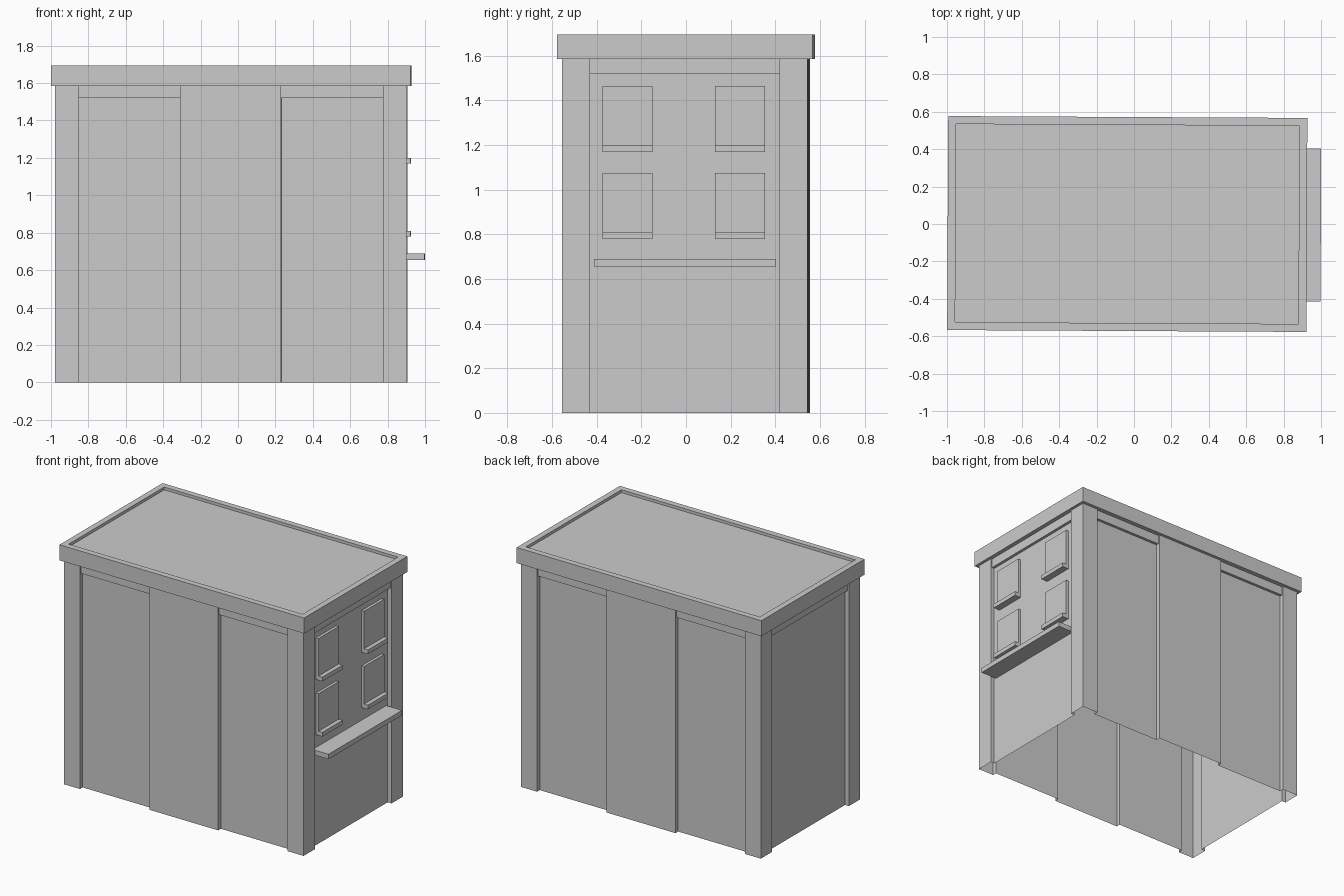
import bpy, bmesh, math
from mathutils import Matrix, Vector

if "Cube" in bpy.data.objects:
    bpy.data.objects.remove(bpy.data.objects["Cube"])

# The whole booth is turned very slightly and sits left of centre (shelf sticks out right)
PLACE = Matrix.Translation((-0.036, 0, 0)) @ Matrix.Rotation(math.radians(-0.3), 4, 'Z')


def finish(name, bm):
    bm.transform(PLACE)
    mesh = bpy.data.meshes.new(name)
    bm.to_mesh(mesh)
    bm.free()
    obj = bpy.data.objects.new(name, mesh)
    bpy.context.collection.objects.link(obj)
    return obj


def make_box(lo, hi):
    lo, hi = Vector(lo), Vector(hi)
    bm = bmesh.new()
    mat = Matrix.Translation((lo + hi) / 2) @ Matrix.Diagonal((*(hi - lo), 1))
    bmesh.ops.create_cube(bm, size=1, matrix=mat)
    bm.normal_update()
    return bm


def box(name, lo, hi, drop=None):
    """Box between two corners; the face pointing along drop is left open."""
    bm = make_box(lo, hi)
    if drop:
        d = Vector(drop)
        faces = [f for f in bm.faces if f.normal.dot(d) > 0.9]
        bmesh.ops.delete(bm, geom=faces, context='FACES')
    return finish(name, bm)


WALL_TOP, LINTEL_Z = 1.587, 1.52

# Wall shell: mirrored quarter profile (corner posts, recessed panels, proud middle door)
quarter = [(0.91, 0.425), (0.94, 0.425), (0.94, 0.55), (0.815, 0.55),
           (0.815, 0.52), (0.27, 0.52), (0.27, 0.55)]
half = quarter + [(-x, y) for x, y in reversed(quarter)]
loop = half + [(x, -y) for x, y in reversed(half)]
bm = bmesh.new()
low = [bm.verts.new((x, y, 0)) for x, y in loop]
top = [bm.verts.new((x, y, WALL_TOP)) for x, y in loop]
n = len(loop)
for i in range(n):
    j = (i + 1) % n
    bm.faces.new((low[i], low[j], top[j], top[i]))
finish("wall_shell", bm)

# Roof slab with a sunken top panel
bm = make_box((-0.96, -0.572, 1.585), (0.96, 0.572, 1.695))
lid = [f for f in bm.faces if f.normal.z > 0.9]
bmesh.ops.inset_region(bm, faces=lid, thickness=0.06)
inner = bmesh.ops.extrude_face_region(bm, geom=lid)
bmesh.ops.delete(bm, geom=lid, context='FACES_ONLY')
verts = [g for g in inner["geom"] if isinstance(g, bmesh.types.BMVert)]
bmesh.ops.translate(bm, verts=verts, vec=(0, 0, -0.02))
bmesh.ops.recalc_face_normals(bm, faces=bm.faces)
finish("roof", bm)

# Lintels above the recessed panels on all four sides
for s, side in ((-1, "front"), (1, "back")):
    y0, y1 = sorted((s * 0.52, s * 0.54))
    for x0, x1, end in ((-0.815, -0.27, "left"), (0.27, 0.815, "right")):
        box(f"{side}_{end}_lintel", (x0, y0, LINTEL_Z), (x1, y1, WALL_TOP), (0, -s, 0))
for s, side in ((-1, "left"), (1, "right")):
    x0, x1 = sorted((s * 0.91, s * 0.93))
    box(f"{side}_lintel", (x0, -0.425, LINTEL_Z), (x1, 0.425, WALL_TOP), (-s, 0, 0))

# Four display boards with small ledges on the right wall
for row, z in (("lower", 0.78), ("upper", 1.17)):
    for col, y in (("front", -0.37), ("back", 0.135)):
        box(f"{row}_{col}_board", (0.91, y, z), (0.93, y + 0.224, z + 0.295), (-1, 0, 0))
        box(f"{row}_{col}_ledge", (0.91, y, z), (0.96, y + 0.224, z + 0.03), (-1, 0, 0))

# Counter shelf
box("counter_shelf", (0.91, -0.408, 0.655), (1.035, 0.408, 0.69), (-1, 0, 0))
